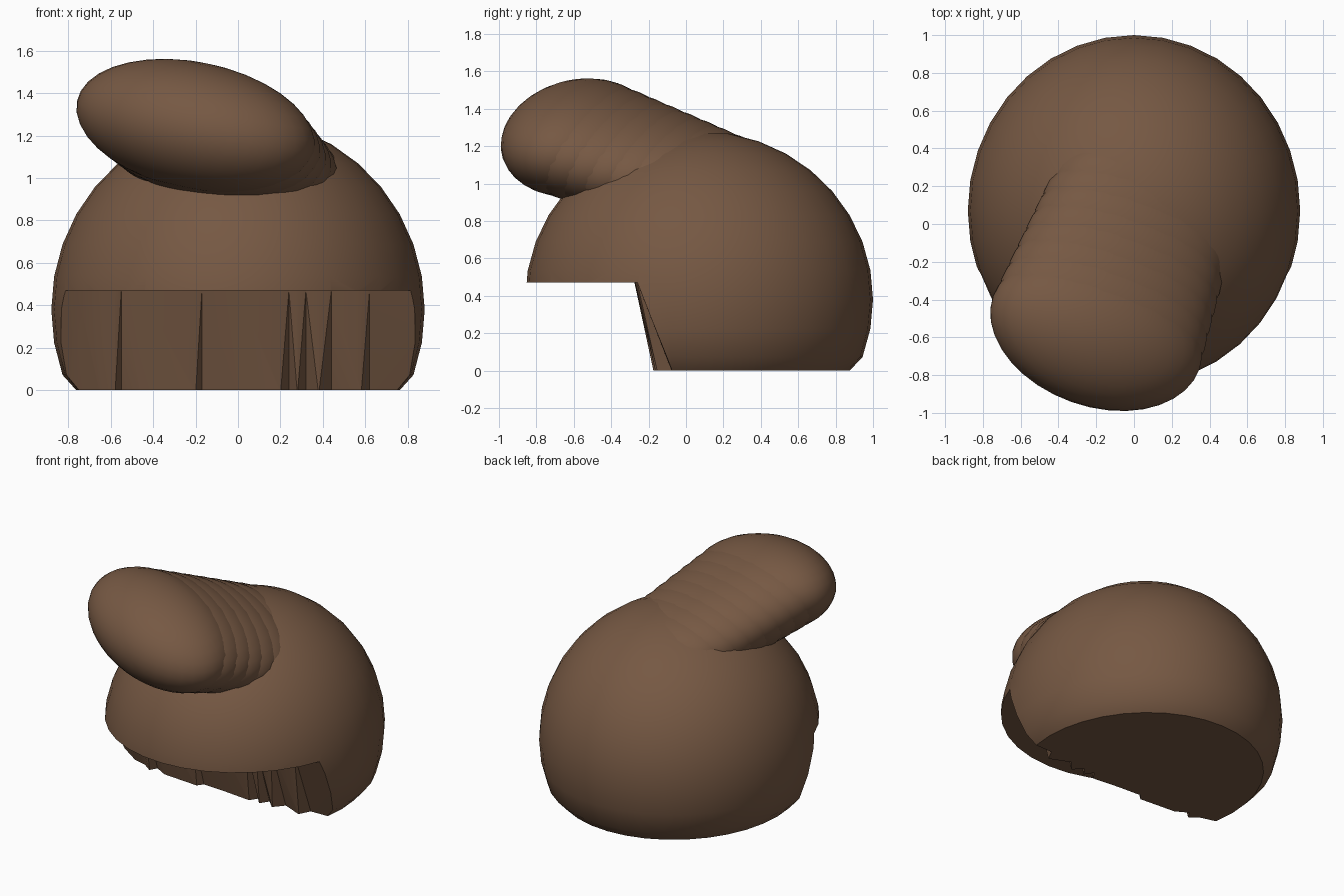
import bpy, bmesh
from math import radians
from mathutils import Vector, Matrix, Euler

if "Cube" in bpy.data.objects:
    bpy.data.objects.remove(bpy.data.objects["Cube"])

brown = bpy.data.materials.new("brown")
brown.use_nodes = True
color = (0.18, 0.098, 0.056, 1)
brown.diffuse_color = color
bsdf = brown.node_tree.nodes["Principled BSDF"]
bsdf.inputs["Base Color"].default_value = color
bsdf.inputs["Roughness"].default_value = 0.8


def add_object(name, bm):
    bmesh.ops.recalc_face_normals(bm, faces=bm.faces)
    mesh = bpy.data.meshes.new(name)
    bm.to_mesh(mesh)
    bm.free()
    mesh.materials.append(brown)
    obj = bpy.data.objects.new(name, mesh)
    bpy.context.collection.objects.link(obj)
    return obj


def ellipsoid(center, radii, turn=(0, 0, 0)):
    bm = bmesh.new()
    matrix = (Matrix.Translation(center) @ Euler([radians(a) for a in turn]).to_matrix().to_4x4()
              @ Matrix.Diagonal((*radii, 1)))
    bmesh.ops.create_uvsphere(bm, u_segments=36, v_segments=18, radius=1, matrix=matrix)
    return bm


def smooth(obj, angle):
    bpy.ops.object.select_all(action="DESELECT")
    obj.select_set(True)
    bpy.context.view_layer.objects.active = obj
    bpy.ops.object.shade_smooth_by_angle(angle=radians(angle))


# Rounded hair cap with a flat base
bm = ellipsoid((0, 0.07, 0.38), (0.88, 0.93, 0.9))
bmesh.ops.delete(bm, geom=[v for v in bm.verts if v.co.z < -0.1], context="VERTS")
for v in bm.verts:
    v.co.z = max(v.co.z, 0)
bmesh.ops.holes_fill(bm, edges=[e for e in bm.edges if e.is_boundary])
cap = add_object("hair_cap", bm)

# Face opening: a jagged lower hairline that evens out towards the brow
hairline = [(-1, -.07), (-.76, -.07), (-.65, -.1), (-.58, -.15), (-.55, -.1), (-.46, -.15),
            (-.2, -.17), (-.17, -.13), (0, -.14), (.2, -.16), (.24, -.1), (.28, -.16),
            (.32, -.1), (.38, -.16), (.44, -.09), (.58, -.15), (.62, -.07), (1, -.06)]
bm = bmesh.new()
low = [bm.verts.new((x, y, -0.02)) for x, y in hairline]
high = [bm.verts.new((x, -0.25 + 0.15 * y, 0.47)) for x, y in hairline]
for ring, z in ((low, -0.02), (high, 0.47)):
    ring += [bm.verts.new((1, -1.3, z)), bm.verts.new((-1, -1.3, z))]
    bm.faces.new(ring)
for i in range(len(low)):
    j = (i + 1) % len(low)
    bm.faces.new((low[i], low[j], high[j], high[i]))
bmesh.ops.triangulate(bm, faces=bm.faces)
cutter = add_object("face_opening_cutter", bm)
cutter.hide_render = True

cut = cap.modifiers.new("face_opening", "BOOLEAN")
cut.operation = "DIFFERENCE"
cut.solver = "EXACT"
cut.object = cutter
bpy.context.view_layer.objects.active = cap
bpy.ops.object.modifier_apply(modifier=cut.name)
bpy.data.objects.remove(cutter)
smooth(cap, 35)

# Swept quiff: overlapping locks running from the front into the crown
front, back = Vector((-0.2, -0.575, 1.245)), Vector((0.05, 0.1, 1.0))
count = 8
for i in range(count):
    t = i / (count - 1)
    size = 1 - 0.12 * t
    bm = ellipsoid(front.lerp(back, t), (0.59 * size, 0.39 * size, 0.3 * size), (0, 11.6, -19.5))
    smooth(add_object(f"quiff_lock_{i + 1}", bm), 60)
